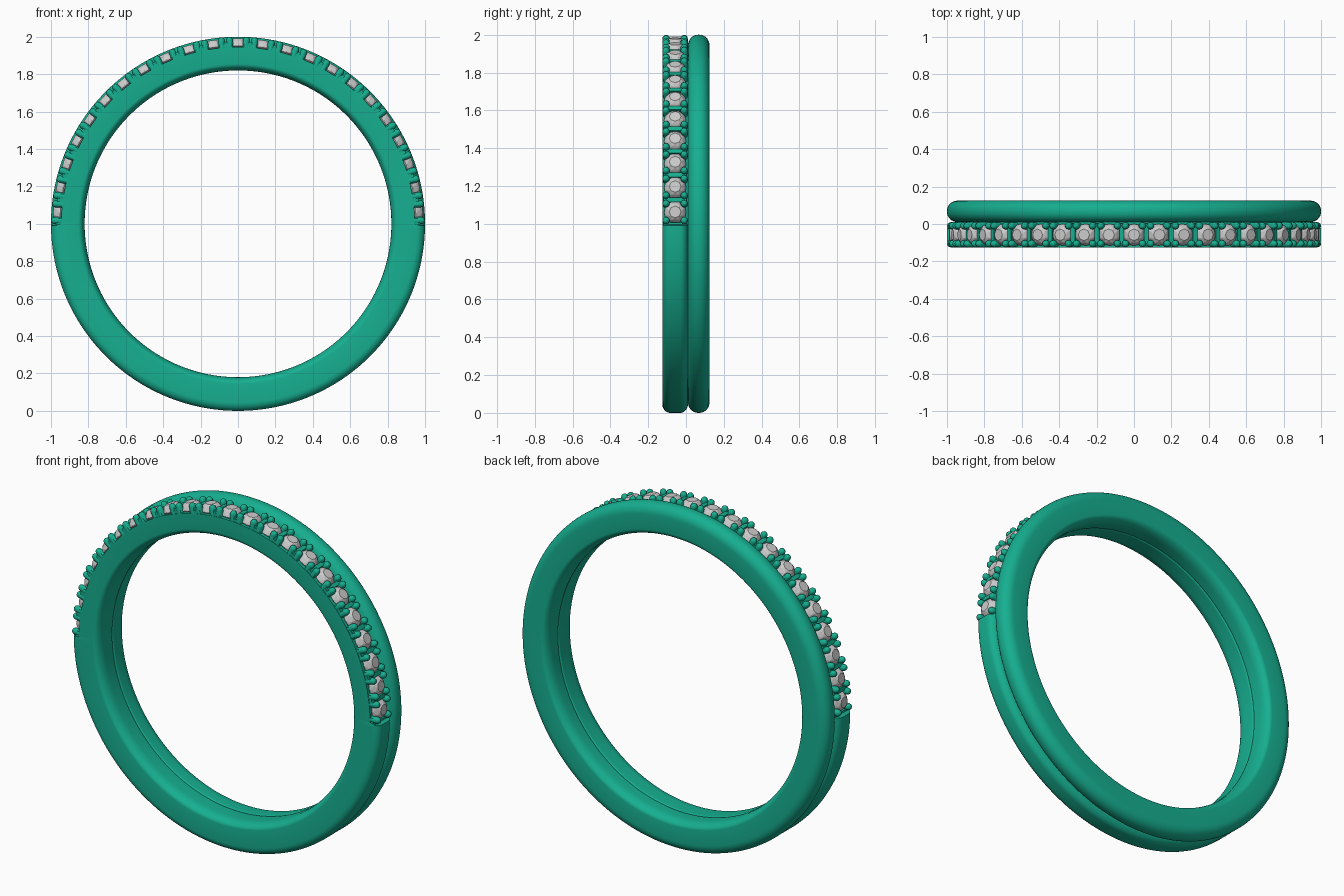
import bpy, bmesh
from math import pi, sin, cos, radians, degrees, atan2
from mathutils import Matrix, Vector

if "Cube" in bpy.data.objects:
    bpy.data.objects.remove(bpy.data.objects["Cube"])

GREEN = bpy.data.materials.new("green_metal")
GREEN.diffuse_color = (0.008, 0.43, 0.28, 1)
GREEN.use_nodes = True
GREEN.node_tree.nodes["Principled BSDF"].inputs["Base Color"].default_value = GREEN.diffuse_color

YC, PITCH, PER_SIDE = -0.0575, radians(7.85), 11   # stone row layout
STONES = [i * PITCH for i in range(-PER_SIDE, PER_SIDE + 1)]
ROW_END = (PER_SIDE + 0.5) * PITCH
SEAT = 0.945


def finish(bm, name, mat=None, smooth=None):
    bmesh.ops.recalc_face_normals(bm, faces=bm.faces)
    me = bpy.data.meshes.new(name)
    bm.to_mesh(me)
    bm.free()
    ob = bpy.data.objects.new(name, me)
    bpy.context.collection.objects.link(ob)
    if mat:
        me.materials.append(mat)
    if smooth:
        bpy.ops.object.select_all(action='DESELECT')
        ob.select_set(True)
        bpy.context.view_layer.objects.active = ob
        bpy.ops.object.shade_smooth_by_angle(angle=radians(smooth))
    return ob


def place(a):
    """Local z points outward from the ring, local x runs along it."""
    return Matrix.Translation((0, YC, 1)) @ Matrix.Rotation(a, 4, 'Y')


def section(y0, y1, outer, inner0, inner1, r0=0.82, r1=1.0, n=8):
    """Rounded band section as (y, radius); each corner is an elliptic arc."""
    corners = [(y1, r1, outer, 0), (y0, r1, outer, 90),
               (y0, r0, inner0, 180), (y1, r0, inner1, 270)]
    pts = []
    for y, r, (ey, er), start in corners:
        sy = 1 if y == y1 else -1
        sr = 1 if r == r1 else -1
        for k in range(n + 1):
            t = radians(start + 90 * k / n)
            pts.append((y - sy * ey + ey * cos(t), r - sr * er + er * sin(t)))
    return pts


def band(name, pts, cut=False, n=720):
    bm = bmesh.new()
    rings = []
    for i in range(n):
        a = -pi + 2 * pi * i / n
        top = SEAT if cut and abs(a) < ROW_END else 9
        rings.append([bm.verts.new((min(r, top) * sin(a), y, 1 + min(r, top) * cos(a)))
                      for y, r in pts])
    m = len(pts)
    for i in range(n):
        p, q = rings[i], rings[(i + 1) % n]
        for j in range(m):
            bm.faces.new((p[j], p[(j + 1) % m], q[(j + 1) % m], q[j]))
    return finish(bm, name, GREEN, 40)


# Two bands side by side, front one lowered along the stone row
band("stone_band", section(-0.125, 0.01, (0.042, 0.045), (0.06, 0.035), (0.012, 0.008)), True)
band("plain_band", section(0.01, 0.125, (0.054, 0.058), (0.012, 0.008), (0.06, 0.035)))

# Prongs: domed posts at the four corners of every stone
bm = bmesh.new()
PR, TOP = 0.019, 1.0
outline = [(PR, 0.91)] + [(PR * cos(radians(d)), TOP - PR + PR * sin(radians(d)))
                          for d in (0, 25, 50, 72)]
for a in STONES:
    for sx in (-1, 1):
        for sy in (-1, 1):
            M = place(a + sx * (PITCH / 2 - 0.0225))
            rings = [[bm.verts.new(M @ Vector((r * cos(k * pi / 6), sy * 0.048 + r * sin(k * pi / 6), h)))
                      for k in range(12)] for r, h in outline]
            for p, q in zip(rings, rings[1:]):
                for k in range(12):
                    bm.faces.new((p[k], p[(k + 1) % 12], q[(k + 1) % 12], q[k]))
            bm.faces.new(rings[0])
            bm.faces.new(rings[-1])
finish(bm, "prongs", GREEN, 50)

# Cross bars between neighbouring stones
bm = bmesh.new()
for i in range(len(STONES) + 1):
    M = place(STONES[0] + (i - 0.5) * PITCH)
    for length, width, top in ((0.024, 0.122, 0.974), (0.066, 0.03, 0.962)):
        for y in ((0,) if length < 0.03 else (-0.049, 0.049)):
            S = Matrix.Translation((0, y, (top + 0.91) / 2)) @ Matrix.Diagonal((length, width, top - 0.91, 1))
            bmesh.ops.create_cube(bm, size=1, matrix=M @ S)
finish(bm, "cross_bars", GREEN)

# Round brilliant stones, faceted
bm = bmesh.new()
for a in STONES:
    M = place(a)
    vs = [bm.verts.new(M @ Vector((0, 0, 0.895)))]
    for count, r, h, off in ((16, 0.058, 0.952, 0), (16, 0.058, 0.957, 0),
                             (8, 0.047, 0.977, 0.5), (8, 0.031, 0.99, 0)):
        for k in range(count):
            t = 2 * pi * (k + off) / count
            vs.append(bm.verts.new(M @ Vector((r * cos(t), r * sin(t), h))))
    bmesh.ops.convex_hull(bm, input=vs)
finish(bm, "stones")
